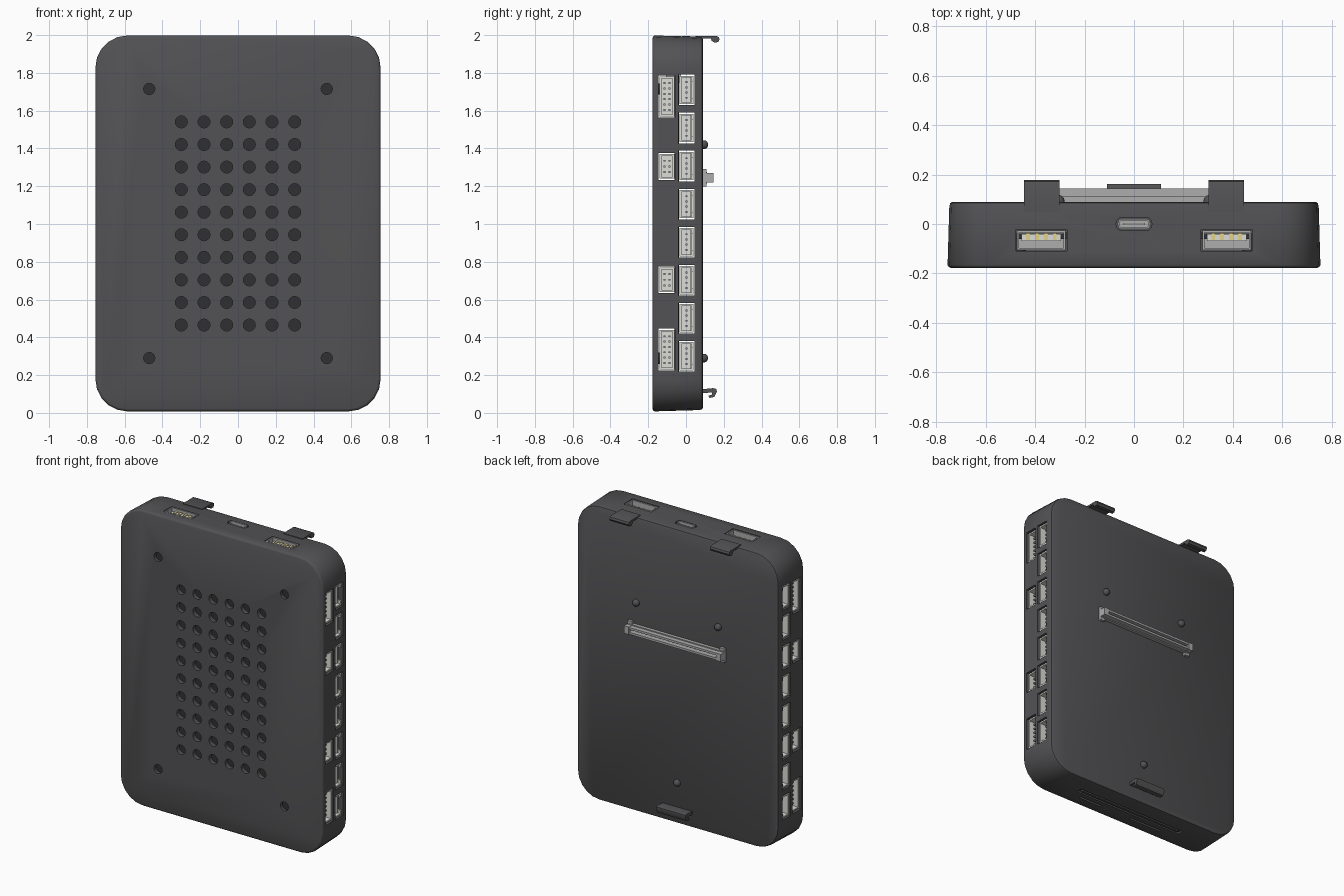
import bpy, bmesh, math

if "Cube" in bpy.data.objects:
    bpy.data.objects.remove(bpy.data.objects["Cube"])

def material(name, c):
    m = bpy.data.materials.new(name)
    m.diffuse_color = (*c, 1)
    m.use_nodes = True
    m.node_tree.nodes["Principled BSDF"].inputs["Base Color"].default_value = m.diffuse_color
    return m

DARK = material("dark_plastic", (0.085, 0.085, 0.09))
WHITE = material("pale_plastic", (0.72, 0.72, 0.68))
METAL = material("metal", (0.42, 0.42, 0.43))
BLACK = material("board_black", (0.03, 0.03, 0.032))
GOLD = material("contacts", (0.75, 0.65, 0.25))

# axis mappings: (u, v, depth) -> (x, y, z)
RIGHT = lambda u, v, d: (d, v, u)
LEFT = lambda u, v, d: (-d, v, u)
TOP = lambda u, v, d: (u, v, d)
FRONT = lambda u, v, d: (u, d, v)
SWEEP = lambda u, v, d: (d, u, v)

def loft(bm, rings, fn):
    """rings: list of (points, depth), bridged and capped."""
    loops = [[bm.verts.new(fn(u, v, d)) for u, v in pts] for pts, d in rings]
    n = len(loops[0])
    faces = [bm.faces.new(loops[0]), bm.faces.new(loops[-1])]
    for a, b in zip(loops, loops[1:]):
        for i in range(n):
            j = (i + 1) % n
            faces.append(bm.faces.new((a[i], a[j], b[j], b[i])))
    bmesh.ops.recalc_face_normals(bm, faces=faces)

def prism(bm, pts, d0, d1, fn):
    loft(bm, [(pts, d0), (pts, d1)], fn)

def box(bm, u0, u1, v0, v1, d0, d1, fn=TOP):
    prism(bm, [(u0, v0), (u1, v0), (u1, v1), (u0, v1)], d0, d1, fn)

def rounded(hx, hy, r, n=5, cx=0, cy=0):
    pts = []
    for k, (sx, sy) in enumerate([(1, 1), (-1, 1), (-1, -1), (1, -1)]):
        for i in range(n + 1):
            a = math.pi / 2 * (k + i / n)
            pts.append((cx + sx * (hx - r) + r * math.cos(a), cy + sy * (hy - r) + r * math.sin(a)))
    return pts

def circle(cx, cy, r, n=16):
    return [(cx + r * math.cos(2 * math.pi * i / n), cy + r * math.sin(2 * math.pi * i / n)) for i in range(n)]

def make(name, bm, mat=None):
    me = bpy.data.meshes.new(name)
    bm.to_mesh(me)
    bm.free()
    ob = bpy.data.objects.new(name, me)
    bpy.context.collection.objects.link(ob)
    if mat:
        me.materials.append(mat)
    return ob

def activate(ob):
    bpy.ops.object.select_all(action='DESELECT')
    ob.select_set(True)
    bpy.context.view_layer.objects.active = ob

def smooth(ob):
    activate(ob)
    bpy.ops.object.shade_smooth_by_angle(angle=math.radians(35))

def cut(ob, cutter):
    cutter.hide_render = True
    m = ob.modifiers.new("cut", 'BOOLEAN')
    m.operation, m.solver, m.object = 'DIFFERENCE', 'EXACT', cutter
    activate(ob)
    bpy.ops.object.modifier_apply(modifier=m.name)
    bpy.data.objects.remove(cutter)

CZ, HX, HZ, R = 1.003, 0.755, 0.995, 0.17
def outline(inset):
    return rounded(HX - inset, HZ - inset, R - inset, 5, 0, CZ)

# hollow case with softened edges and slight taper
bm = bmesh.new()
loft(bm, [(outline(i), y) for y, i in [(-0.178, 0.014), (-0.174, 0.005), (-0.166, 0.0),
          (0.072, 0.007), (0.085, 0.011), (0.09, 0.02)]], FRONT)
case = make("case", bm, DARK)
bm = bmesh.new()
prism(bm, outline(0.042), -0.148, 0.06, FRONT)
cut(case, make("cavity_cutter", bm))

# port layout: (z centre, half length, y0, y1, pin count, pin rows)
ports = [(0.30 + 0.2014 * i, 0.075, -0.034, 0.04, 4, 1) for i in range(8)]
ports += [(z, h, -0.14, -0.062, n, 2) for z, h, n in
          [(0.335, 0.105, 6), (0.705, 0.065, 3), (1.305, 0.065, 3), (1.675, 0.105, 6)]]

# openings: vent grid, screw holes, side ports, top ports, bottom slots
bm = bmesh.new()
for i in range(6):
    for j in range(10):
        prism(bm, circle(-0.3 + 0.12 * i, 0.465 + 0.1195 * j, 0.032), -0.2, -0.12, FRONT)
screws = [(x, z) for x in (-0.47, 0.47) for z in (0.29, 1.715)]
for x, z in screws:
    prism(bm, circle(x, z, 0.03), -0.2, -0.12, FRONT)
for fn in (RIGHT, LEFT):
    for z, h, y0, y1, n, rows in ports:
        box(bm, z - h - .006, z + h + .006, y0 - .005, y1 + .005, 0.66, 0.8, fn)
for x in (-0.375, 0.375):
    box(bm, x - 0.103, x + 0.103, -0.11, -0.022, 1.9, 2.1)
prism(bm, rounded(0.072, 0.026, 0.022, 4), 1.9, 2.1, TOP)
box(bm, -0.41, 0.41, -0.06, -0.02, -0.1, 0.025)
box(bm, 0.18, 0.36, -0.107, -0.092, -0.1, 0.025)
box(bm, -0.30, -0.05, -0.107, -0.092, -0.1, 0.025)
cut(case, make("openings_cutter", bm))
smooth(case)

# internal circuit board
bm = bmesh.new()
box(bm, -0.69, 0.69, -0.06, -0.038, 0.07, 1.93)
make("circuit_board", bm, BLACK)

# screw heads sunk in the front
bm = bmesh.new()
for x, z in screws:
    prism(bm, circle(x, z, 0.03), -0.158, -0.06, FRONT)
make("screws", bm, BLACK)

# side sockets with walls and pins
for side, fn in (("right", RIGHT), ("left", LEFT)):
    bm, pins = bmesh.new(), bmesh.new()
    for z, h, y0, y1, n, rows in ports:
        a, b, t, d0, d1 = z - h, z + h, 0.01, 0.63, 0.742
        box(bm, a, b, y0, y1, d0, d0 + 0.05, fn)
        box(bm, a, a + t, y0, y1, d0, d1, fn)
        box(bm, b - t, b, y0, y1, d0, d1, fn)
        box(bm, a, b, y0, y0 + t, d0, d1, fn)
        if rows == 1:    # rear wall interrupted by the latch gap
            box(bm, a, a + 0.03, y1 - t, y1, d0, d1, fn)
            box(bm, b - 0.03, b, y1 - t, y1, d0, d1, fn)
            box(bm, a, b, y1 - 2 * t, y1 - t, d0, d1 - 0.02, fn)
        else:
            box(bm, a, b, y1 - t, y1, d0, d1, fn)
        for i in range(n):
            u = a + 0.02 + (2 * h - 0.04) * (i + 0.5) / n
            for r in range(rows):
                v = y0 + (y1 - y0) * (r + 1) / (rows + 1)
                box(pins, u - .005, u + .005, v - .005, v + .005, d0, d1 - 0.025, fn)
    make(side + "_sockets", bm, WHITE)
    make(side + "_socket_pins", pins, METAL)

# top sockets: two wide and one small oval
bm, tongue, gold = bmesh.new(), bmesh.new(), bmesh.new()
for x in (-0.375, 0.375):
    a, b, y0, y1, t = x - 0.098, x + 0.098, -0.105, -0.027, 0.008
    box(bm, a, b, y0, y1, 1.75, 1.86)
    for u0, u1, v0, v1 in [(a, a + t, y0, y1), (b - t, b, y0, y1), (a, b, y0, y0 + t), (a, b, y1 - t, y1)]:
        box(bm, u0, u1, v0, v1, 1.75, 1.994)
    box(tongue, x - 0.08, x + 0.08, -0.068, -0.04, 1.8, 1.975)
    for i in range(4):
        u = x + (i - 1.5) * 0.036
        box(gold, u - .008, u + .008, -0.064, -0.036, 1.8, 1.98)
outer, inner = rounded(0.066, 0.021, 0.019, 4), rounded(0.059, 0.014, 0.012, 4)
loft(bm, [(outer, 1.8), (outer, 1.994), (inner, 1.994), (inner, 1.87)], TOP)
box(tongue, -0.045, 0.045, -0.005, 0.005, 1.86, 1.98)
make("top_sockets", bm, METAL)
make("top_socket_tongues", tongue, WHITE)
make("top_socket_contacts", gold, GOLD)

# card holder inside the bottom slot
bm = bmesh.new()
box(bm, -0.39, 0.39, -0.048, -0.032, 0.012, 0.06)
make("bottom_card_holder", bm, DARK)

# mounting hooks: a pair on top, one at the bottom of the back
top_hook = [(0.05, 1.996), (0.16, 1.996), (0.173, 1.99), (0.178, 1.977), (0.17, 1.963),
            (0.15, 1.96), (0.136, 1.97), (0.132, 1.982), (0.05, 1.982)]
low_hook = [(0.08, 0.125), (0.145, 0.131), (0.162, 0.126), (0.163, 0.112), (0.15, 0.084), (0.125, 0.079),
            (0.118, 0.09), (0.138, 0.097), (0.137, 0.108), (0.08, 0.104)]
for name, prof, x0, x1 in [("top_hook_left", top_hook, -0.445, -0.302),
                           ("top_hook_right", top_hook, 0.302, 0.445),
                           ("bottom_hook", low_hook, -0.11, 0.11)]:
    bm = bmesh.new()
    prism(bm, prof, x0, x1, SWEEP)
    smooth(make(name, bm, DARK))

# locating pegs with domed ends
bm = bmesh.new()
for x, z in [(-0.305, 1.42), (0.305, 1.42), (0, 0.29)]:
    rings = [(circle(x, z, 0.023), 0.08)]
    for k in range(5):
        a = math.radians(20 * k)
        rings.append((circle(x, z, 0.023 * math.cos(a)), 0.096 + 0.021 * math.sin(a)))
    loft(bm, rings, FRONT)
smooth(make("locating_pegs", bm, DARK))

# long rear connector: base, two rails, end blocks
bm = bmesh.new()
box(bm, -0.35, 0.35, 0.08, 0.112, 1.215, 1.275)
for z in (1.222, 1.254):
    box(bm, -0.35, 0.35, 0.08, 0.143, z, z + 0.014)
for s in (-1, 1):
    x0, x1 = sorted((s * 0.325, s * 0.36))
    box(bm, x0, x1, 0.08, 0.108, 1.198, 1.292)
    box(bm, x0, x1, 0.08, 0.145, 1.22, 1.27)
make("rear_connector", bm, METAL)
